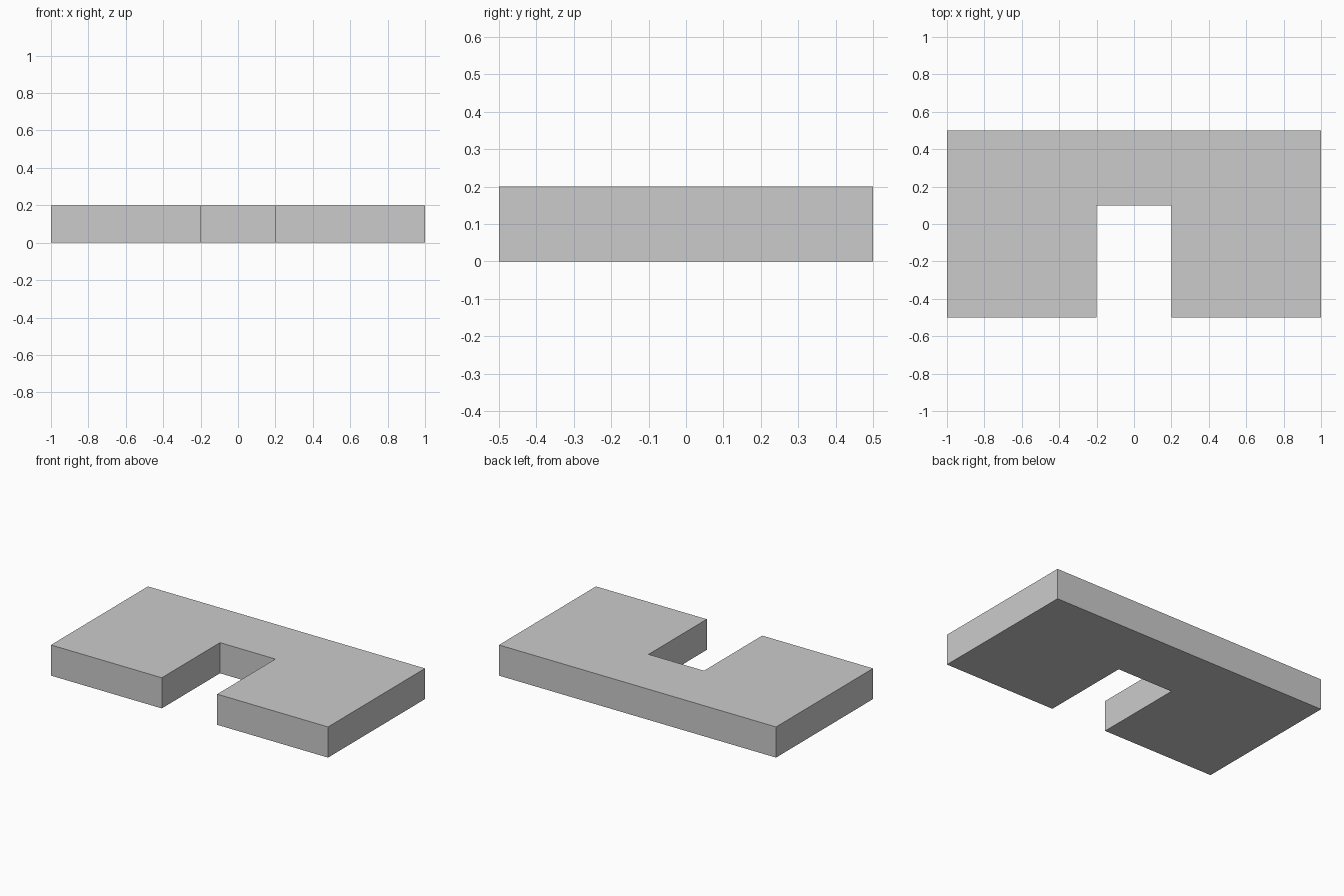
import bpy
import bmesh

if "Cube" in bpy.data.objects:
    bpy.data.objects.remove(bpy.data.objects["Cube"])

HEIGHT = 0.2

# Plan outline of the plate, counter-clockwise, with the slot open to the front
half = [(0.2, 0.1), (0.2, -0.5), (1.0, -0.5), (1.0, 0.5)]
outline = half + [(-x, y) for x, y in reversed(half)]


def extruded_plate(name, points, height):
    bm = bmesh.new()
    base = bm.faces.new([bm.verts.new((x, y, 0)) for x, y in points])
    top = bmesh.ops.extrude_face_region(bm, geom=[base], use_keep_orig=True)["geom"]
    bmesh.ops.translate(bm, vec=(0, 0, height),
                        verts=[g for g in top if isinstance(g, bmesh.types.BMVert)])
    bmesh.ops.recalc_face_normals(bm, faces=bm.faces)
    mesh = bpy.data.meshes.new(name)
    bm.to_mesh(mesh)
    bm.free()
    obj = bpy.data.objects.new(name, mesh)
    bpy.context.collection.objects.link(obj)
    return obj


# Slotted plate
extruded_plate("slotted_plate", outline, HEIGHT)
